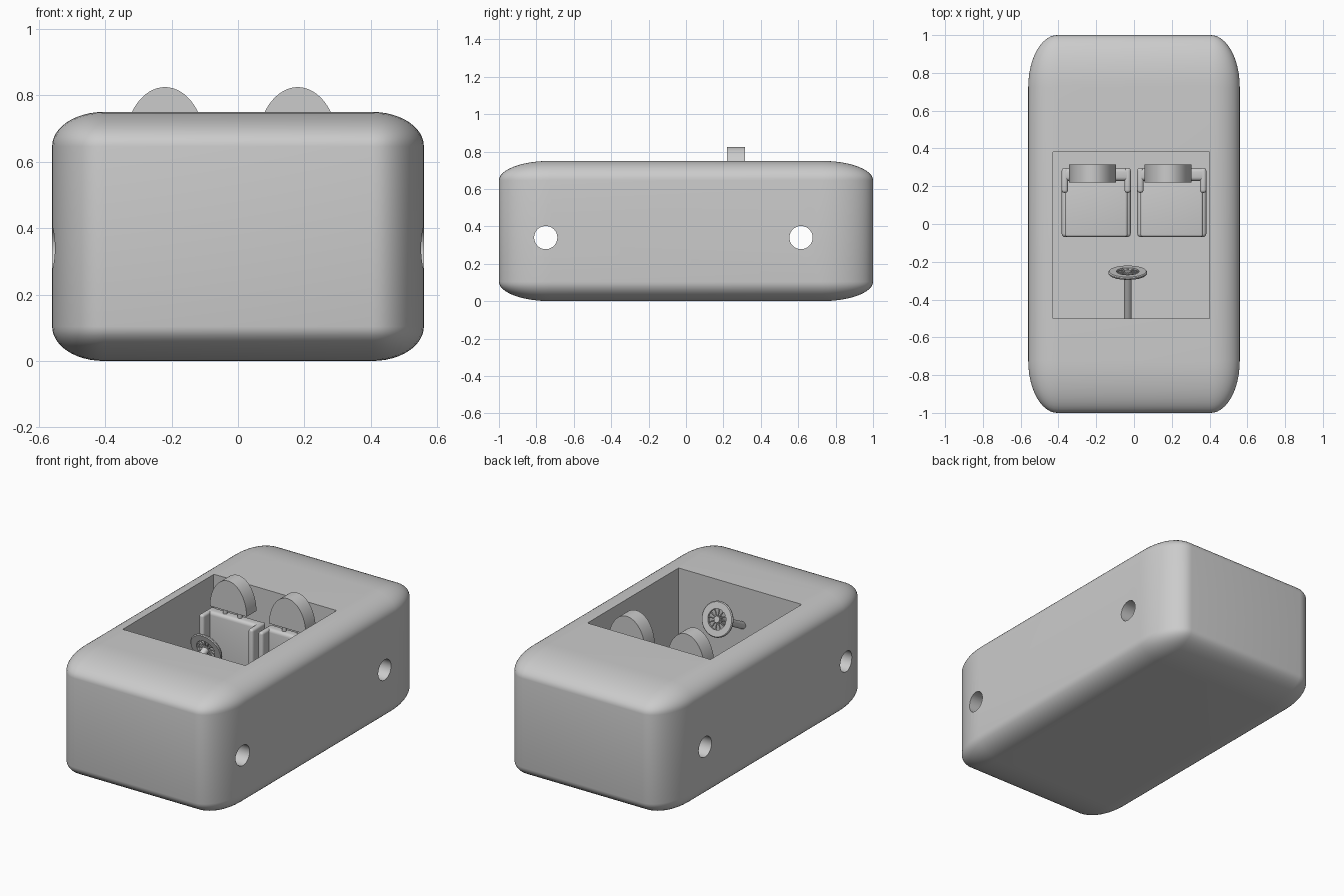
import bpy, math
from mathutils import Vector, Matrix

old = bpy.data.objects.get("Cube")
if old:
    bpy.data.objects.remove(old, do_unlink=True)

grey = bpy.data.materials.new("plain grey")
grey.use_nodes = True
COLOUR = (0.6, 0.6, 0.6, 1)
grey.diffuse_color = COLOUR
grey.node_tree.nodes["Principled BSDF"].inputs["Base Color"].default_value = COLOUR


def finish(obj, name, smooth=True):
    obj.name = name
    obj.data.materials.clear()
    obj.data.materials.append(grey)
    if smooth:
        bpy.ops.object.select_all(action='DESELECT')
        obj.select_set(True)
        bpy.context.view_layer.objects.active = obj
        bpy.ops.object.shade_smooth_by_angle(angle=math.radians(30))
    return obj


def apply_modifiers(obj):
    bpy.context.view_layer.objects.active = obj
    for m in list(obj.modifiers):
        bpy.ops.object.modifier_apply(modifier=m.name)


def box(name, lo, hi, bevel=0.0, segments=4):
    lo, hi = Vector(lo), Vector(hi)
    bpy.ops.mesh.primitive_cube_add(size=1, location=(lo + hi) / 2)
    obj = bpy.context.object
    obj.scale = hi - lo
    bpy.ops.object.transform_apply(location=False, rotation=False, scale=True)
    if bevel:
        m = obj.modifiers.new("round", 'BEVEL')
        m.width, m.segments = bevel, segments
        apply_modifiers(obj)
    return finish(obj, name)


def rod(name, a, b, radius, sides=24):
    a, b = Vector(a), Vector(b)
    bpy.ops.mesh.primitive_cylinder_add(vertices=sides, radius=radius,
                                        depth=(b - a).length, location=(a + b) / 2)
    obj = bpy.context.object
    obj.rotation_euler = (b - a).to_track_quat('Z', 'Y').to_euler()
    return finish(obj, name)


def prism(name, outline, y0, y1):
    # extrude an x-z outline along y
    n = len(outline)
    verts = [(x, y, z) for y in (y0, y1) for x, z in outline]
    faces = [list(range(n)), list(range(2 * n - 1, n - 1, -1))]
    faces += [(i, i + n, (i + 1) % n + n, (i + 1) % n) for i in range(n)]
    mesh = bpy.data.meshes.new(name)
    mesh.from_pydata(verts, [], faces)
    obj = bpy.data.objects.new(name, mesh)
    bpy.context.collection.objects.link(obj)
    return finish(obj, name)


# Body: rounded unit cube, stretched to size
bpy.ops.mesh.primitive_cube_add(size=1)
body = bpy.context.object
m = body.modifiers.new("round", 'BEVEL')
m.width, m.segments = 0.138, 12
apply_modifiers(body)
body.scale = (1.12, 2, 0.75)
body.location.z = 0.375
bpy.ops.object.transform_apply(location=True, rotation=False, scale=True)

# Cabin pocket and axle holes cut from the body
FLOOR = 0.12
cutters = [box("cabin_cutter", (-0.43, -0.5, FLOOR), (0.40, 0.38, 1))]
for y in (-0.75, 0.615):
    cutters.append(rod("axle_hole_cutter", (-1, y, 0.34), (1, y, 0.34), 0.062, 48))
for c in cutters:
    m = body.modifiers.new("cut", 'BOOLEAN')
    m.operation, m.solver, m.object = 'DIFFERENCE', 'EXACT', c
apply_modifiers(body)
for c in cutters:
    bpy.data.objects.remove(c, do_unlink=True)
finish(body, "body")

# Seats
for side, cx in (("right", -0.2), ("left", 0.2)):
    box(side + "_seat_base", (cx - 0.183, -0.07, FLOOR), (cx + 0.183, 0.296, 0.24), 0.02)
    box(side + "_seat_cushion", (cx - 0.165, -0.068, 0.2), (cx + 0.165, 0.25, 0.3), 0.012)
    box(side + "_seat_back", (cx - 0.183, 0.228, 0.15), (cx + 0.183, 0.296, 0.6), 0.02)
    for s in (-1, 1):
        x0, x1 = sorted((cx + s * 0.183, cx + s * 0.15))
        box(side + "_seat_bolster", (x0, 0.165, 0.15), (x1, 0.296, 0.6), 0.014)
    # Headrest: half ellipse on two posts
    hx = cx - 0.02
    arc = [math.pi * i / 32 for i in range(33)]
    prism(side + "_headrest", [(hx + 0.124 * math.cos(t), 0.64 + 0.185 * math.sin(t))
                               for t in arc], 0.22, 0.315)
    for s in (-1, 1):
        px = hx + s * 0.05
        rod(side + "_headrest_post", (px, 0.262, 0.58), (px, 0.262, 0.66), 0.013, 16)

# Steering column
hub = Vector((-0.033, -0.258, 0.645))
rod("steering_column", (-0.033, -0.5, 0.515), hub - Vector((0, 0.008, 0.004)), 0.021)

# Steering wheel: flat rim lathed about its axis, thin spokes, hub
tilt = Matrix.Translation(hub) @ Matrix.Rotation(math.radians(-72), 4, 'X')
profile = [(0.06, -0.008), (0.098, -0.008), (0.103, -0.003),
           (0.103, 0.003), (0.098, 0.008), (0.06, 0.008)]
N, P = 48, len(profile)
verts = [(r * math.cos(2 * math.pi * i / N), r * math.sin(2 * math.pi * i / N), h)
         for i in range(N) for r, h in profile]
faces = [(i * P + j, (i + 1) % N * P + j, (i + 1) % N * P + (j + 1) % P, i * P + (j + 1) % P)
         for i in range(N) for j in range(P)]
mesh = bpy.data.meshes.new("steering_wheel_rim")
mesh.from_pydata(verts, [], faces)
rim = bpy.data.objects.new("steering_wheel_rim", mesh)
bpy.context.collection.objects.link(rim)
rim.matrix_world = tilt
finish(rim, "steering_wheel_rim")
rod("steering_wheel_hub", tilt @ Vector((0, 0, -0.008)), tilt @ Vector((0, 0, 0.009)), 0.018)
for i in range(12):
    a = 2 * math.pi * i / 12
    d = Vector((math.cos(a), math.sin(a), 0))
    rod("steering_wheel_spoke", tilt @ (d * 0.012), tilt @ (d * 0.064), 0.004, 8)
